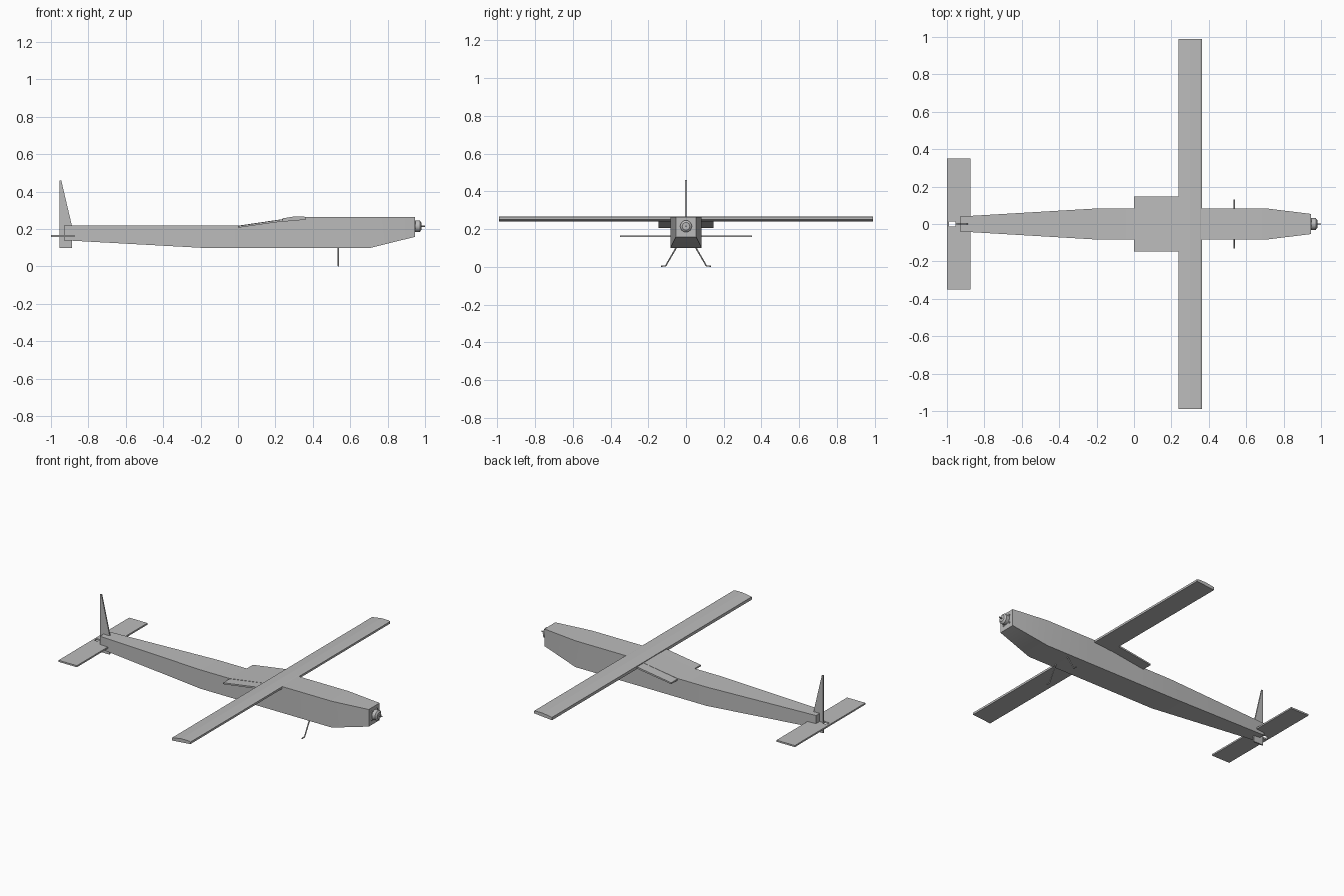
import bpy, bmesh, math
from mathutils import Vector

cube = bpy.data.objects.get("Cube")
if cube:
    bpy.data.objects.remove(cube)

grey = bpy.data.materials.new("plain grey")
grey.use_nodes = True
grey.diffuse_color = (0.5, 0.5, 0.5, 1)
grey.node_tree.nodes["Principled BSDF"].inputs["Base Color"].default_value = (0.5, 0.5, 0.5, 1)


def finish(name, bm, smooth=False):
    bmesh.ops.recalc_face_normals(bm, faces=bm.faces)
    mesh = bpy.data.meshes.new(name)
    bm.to_mesh(mesh)
    bm.free()
    obj = bpy.data.objects.new(name, mesh)
    mesh.materials.append(grey)
    bpy.context.collection.objects.link(obj)
    if smooth:
        bpy.ops.object.select_all(action='DESELECT')
        obj.select_set(True)
        bpy.context.view_layer.objects.active = obj
        bpy.ops.object.shade_smooth_by_angle(angle=math.radians(30))
    return obj


def loft(bm, rings):
    """Skin a list of equal-sized point rings and cap both ends."""
    loops = [[bm.verts.new(p) for p in ring] for ring in rings]
    n = len(loops[0])
    for a, b in zip(loops, loops[1:]):
        for i in range(n):
            bm.faces.new((a[i], a[(i + 1) % n], b[(i + 1) % n], b[i]))
    bm.faces.new(loops[0])
    bm.faces.new(loops[-1])


def span_panel(name, profile, half):
    """Extrude an x-z profile symmetrically along y."""
    bm = bmesh.new()
    loft(bm, [[(x, y, z) for x, z in profile] for y in (-half, half)])
    return finish(name, bm)


def box(bm, x, y, z):
    loft(bm, [[(px, y[0], z[0]), (px, y[1], z[0]), (px, y[1], z[1]), (px, y[0], z[1])] for px in x])


def turned(name, stations, z):
    """Round part along x from (x, radius) stations."""
    bm = bmesh.new()
    loft(bm, [[(x, r * math.cos(a), z + r * math.sin(a))
               for a in (math.tau * i / 24 for i in range(24))] for x, r in stations])
    return finish(name, bm, True)


# Fuselage: stations of x, half width, bottom, top
stations = [(-0.93, 0.04, 0.14, 0.218), (-0.2, 0.083, 0.10, 0.218), (0, 0.083, 0.10, 0.218),
            (0.3, 0.083, 0.10, 0.262), (0.36, 0.083, 0.10, 0.265),
            (0.71, 0.083, 0.10, 0.265), (0.945, 0.054, 0.158, 0.265)]
bm = bmesh.new()
loft(bm, [[(x, -w, b), (x, w, b), (x, w, t), (x, -w, t)] for x, w, b, t in stations])
finish("fuselage", bm, True)

# Main wing and the sloping deck behind it
span_panel("wing", [(0.237, 0.239), (0.237, 0.257), (0.30, 0.267), (0.352, 0.267),
                    (0.363, 0.263), (0.363, 0.25)], 0.99)
span_panel("wing_deck", [(0, 0.207), (0, 0.216), (0.24, 0.252), (0.24, 0.241)], 0.147)

# Tailplane, built around a small slot behind the fin
bm = bmesh.new()
tail_z = (0.157, 0.167)
for s in (-1, 1):
    box(bm, (-1, -0.873), sorted((s * 0.013, s * 0.35)), tail_z)
box(bm, (-1, -0.988), (-0.013, 0.013), tail_z)
box(bm, (-0.955, -0.873), (-0.013, 0.013), tail_z)
finish("tailplane", bm)

# Fin
span_panel("fin", [(-0.955, 0.10), (-0.955, 0.46), (-0.945, 0.46), (-0.888, 0.218), (-0.888, 0.10)], 0.004)

# Motor, with crossed mounting arms and shaft
turned("motor", [(0.944, 0.022), (0.95, 0.022), (0.95, 0.031), (0.972, 0.031), (0.98, 0.02)], 0.215)
turned("motor_shaft", [(0.97, 0.004), (1, 0.004)], 0.215)
bm = bmesh.new()
for tilt in (1, -1):
    d = Vector((0, 1, tilt)).normalized()
    n = Vector((0, -tilt, 1)).normalized() * 0.005
    loft(bm, [[Vector((x, 0, 0.215)) + d * u * 0.04 + n * v
               for u, v in ((-1, -1), (1, -1), (1, 1), (-1, 1))] for x in (0.944, 0.95)])
finish("motor_mount", bm)

# Landing gear: bent wire legs
for side, s in (("left", 1), ("right", -1)):
    curve = bpy.data.curves.new(side + "_leg_path", 'CURVE')
    curve.dimensions = '3D'
    curve.bevel_depth = 0.004
    curve.bevel_resolution = 2
    curve.use_fill_caps = True
    spline = curve.splines.new('POLY')
    path = [(0.05, 0.105), (0.108, 0.005), (0.132, 0.004)]
    spline.points.add(len(path) - 1)
    for p, (y, z) in zip(spline.points, path):
        p.co = (0.537, s * y, z, 1)
    curve.materials.append(grey)
    leg = bpy.data.objects.new(side + "_landing_leg", curve)
    bpy.context.collection.objects.link(leg)
